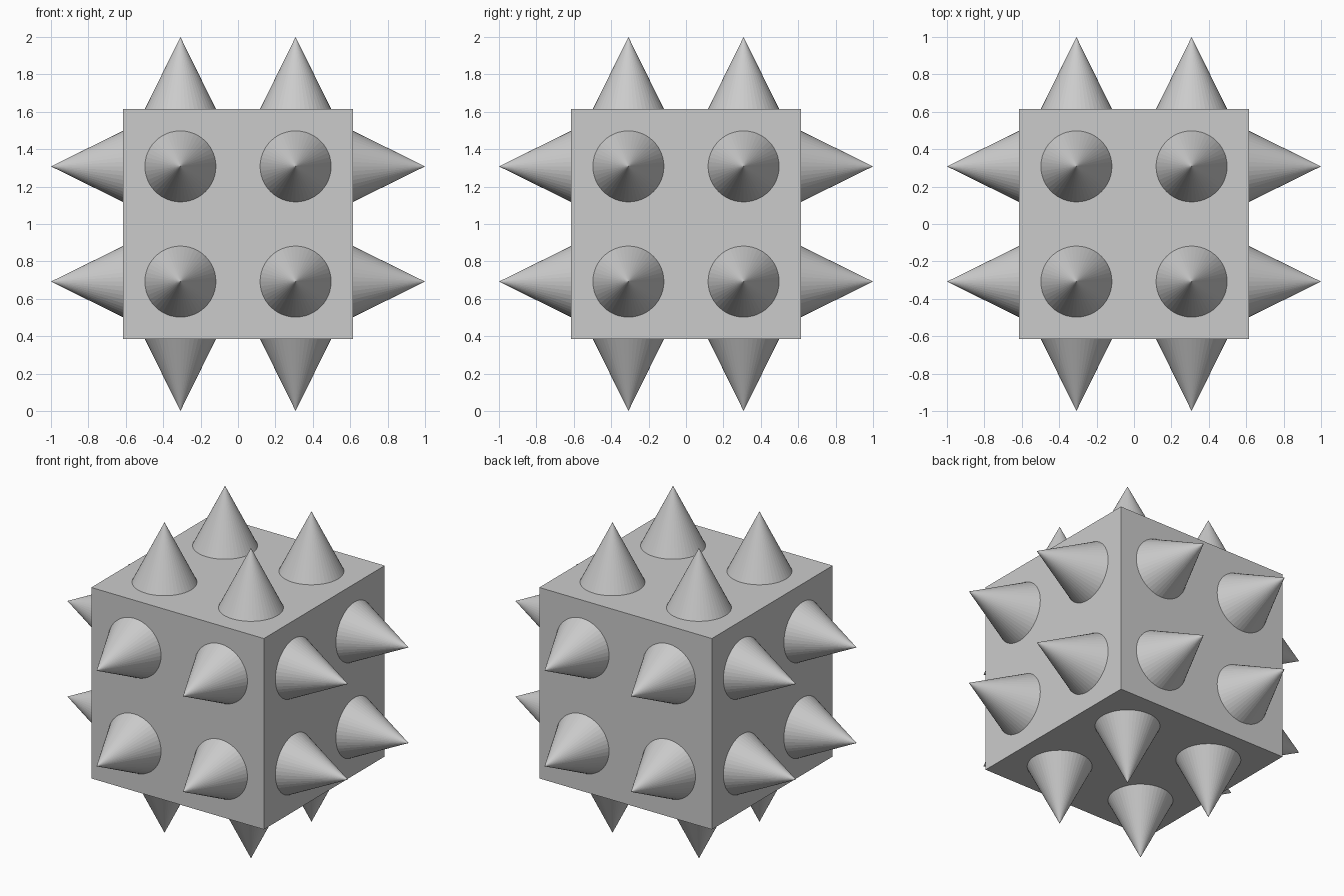
import bpy
from mathutils import Vector

if "Cube" in bpy.data.objects:
    bpy.data.objects.remove(bpy.data.objects["Cube"])

HALF = 0.615      # half the cube side
SPIKE_H = 0.385   # spike length
SPIKE_R = 0.19    # spike base radius
OFF = 0.308       # spike offset from face centre
CENTRE = Vector((0, 0, 1))

# Cube body
bpy.ops.mesh.primitive_cube_add(size=2 * HALF, location=CENTRE)
bpy.context.object.name = "cube_body"


def add_spike(name, position, direction):
    """Cone whose base sits on a cube face and points outwards."""
    bpy.ops.mesh.primitive_cone_add(
        vertices=48, radius1=SPIKE_R, radius2=0, depth=SPIKE_H,
        location=position + direction * SPIKE_H / 2,
        rotation=direction.to_track_quat('Z', 'Y').to_euler())
    bpy.context.object.name = name


# Four spikes on each of the six faces
faces = {"right": (1, 0, 0), "left": (-1, 0, 0), "back": (0, 1, 0),
         "front": (0, -1, 0), "top": (0, 0, 1), "bottom": (0, 0, -1)}
for face, n in faces.items():
    n = Vector(n)
    u = Vector((n.y, n.z, n.x))
    v = n.cross(u)
    for i, (a, b) in enumerate([(-1, -1), (1, -1), (1, 1), (-1, 1)], 1):
        add_spike(f"{face}_spike_{i}",
                  CENTRE + n * HALF + (u * a + v * b) * OFF, n)
